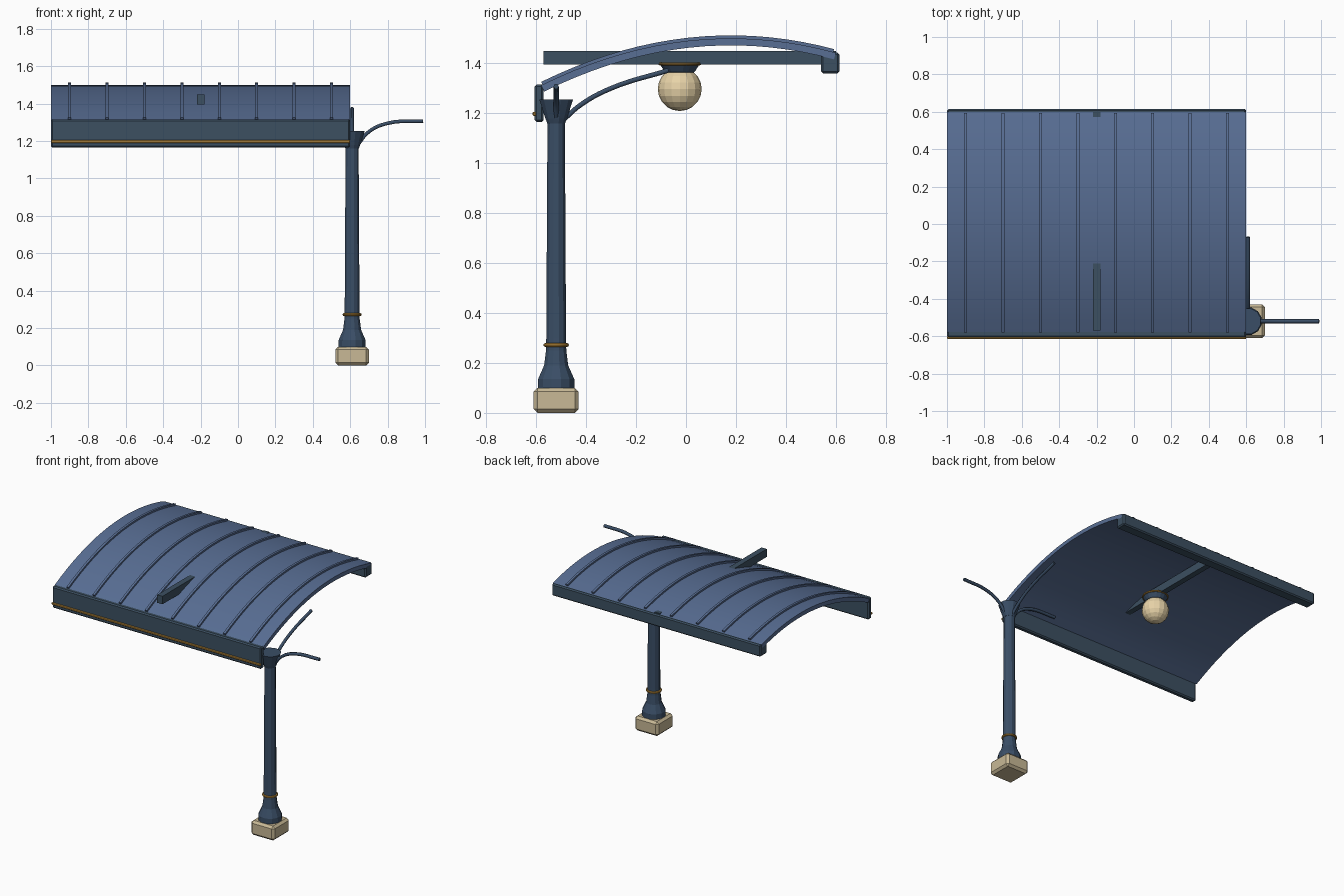
import bpy, bmesh, math
from mathutils import Vector

cube = bpy.data.objects.get("Cube")
if cube:
    bpy.data.objects.remove(cube, do_unlink=True)


def material(name, rgb):
    m = bpy.data.materials.new(name)
    m.use_nodes = True
    m.diffuse_color = (*rgb, 1)
    m.node_tree.nodes["Principled BSDF"].inputs["Base Color"].default_value = (*rgb, 1)
    return m


ROOF = material("roof blue", (0.098, 0.156, 0.296))
POST = material("post navy", (0.042, 0.076, 0.133))
STEEL = material("slate beam", (0.045, 0.08, 0.12))
STONE = material("sandstone", (0.58, 0.485, 0.305))
GLOBE = material("cream glass", (0.80, 0.65, 0.39))
BRASS = material("brass", (0.46, 0.24, 0.04))


def finish(bm, name, mat, smooth=False):
    bmesh.ops.recalc_face_normals(bm, faces=bm.faces)
    me = bpy.data.meshes.new(name)
    bm.to_mesh(me)
    bm.free()
    me.materials.append(mat)
    ob = bpy.data.objects.new(name, me)
    bpy.context.collection.objects.link(ob)
    if smooth:
        select(ob)
        bpy.ops.object.shade_smooth_by_angle(angle=math.radians(35))
    return ob


def select(ob):
    bpy.ops.object.select_all(action="DESELECT")
    ob.select_set(True)
    bpy.context.view_layer.objects.active = ob


def box(name, mat, lo, hi, bevel=0.0):
    lo, hi = Vector(lo), Vector(hi)
    bm = bmesh.new()
    bmesh.ops.create_cube(bm, size=1)
    for v in bm.verts:
        v.co = (lo + hi) / 2 + v.co * (hi - lo)
    if bevel:
        bmesh.ops.bevel(bm, geom=bm.edges[:], offset=bevel, segments=1, affect="EDGES")
    return finish(bm, name, mat)


def lathe(name, mat, x, y, profile, sides, smooth=False):
    """Closed solid turned around a vertical axis; profile is (radius, z)."""
    bm = bmesh.new()
    rings = []
    for r, z in profile:
        angles = [math.tau * (i + 0.5) / sides for i in range(sides)]
        rings.append([bm.verts.new((x + r * math.cos(a), y + r * math.sin(a), z)) for a in angles])
    for a, b in zip(rings, rings[1:]):
        for i in range(sides):
            j = (i + 1) % sides
            bm.faces.new((a[i], a[j], b[j], b[i]))
    bm.faces.new(rings[0])
    bm.faces.new(rings[-1])
    return finish(bm, name, mat, smooth)


def ring(name, x, y, z, radius, thick):
    bpy.ops.mesh.primitive_torus_add(location=(x, y, z), major_radius=radius, minor_radius=thick,
                                     major_segments=20, minor_segments=8)
    ob = bpy.context.object
    ob.name = name
    ob.data.materials.append(BRASS)
    bpy.ops.object.shade_smooth_by_angle()


def arm(name, points, radius=0.011):
    cu = bpy.data.curves.new(name, "CURVE")
    cu.dimensions = "3D"
    cu.bevel_depth = radius
    cu.bevel_resolution = 1
    cu.use_fill_caps = True
    cu.resolution_u = 6
    sp = cu.splines.new("BEZIER")
    sp.bezier_points.add(len(points) - 1)
    for bp, p in zip(sp.bezier_points, points):
        bp.co = p
        bp.handle_left_type = bp.handle_right_type = "AUTO"
    cu.materials.append(POST)
    ob = bpy.data.objects.new(name, cu)
    bpy.context.collection.objects.link(ob)
    select(ob)
    bpy.ops.object.convert(target="MESH")


def roof_z(y):
    return 1.5 - 0.325 * (y - 0.18) ** 2


def arched_strip(name, x0, x1, y0, y1, up, down, steps=18):
    """Slab following the roof arc, from 'down' below to 'up' above its surface."""
    bm = bmesh.new()
    loops = []
    for i in range(steps + 1):
        y = y0 + (y1 - y0) * i / steps
        n = Vector((0, 0.65 * (y - 0.18), 1)).normalized()
        p = Vector((0, y, roof_z(y)))
        top, low = p + n * up, p - n * down
        loops.append([bm.verts.new((x, q.y, q.z)) for x, q in
                      ((x0, low), (x1, low), (x1, top), (x0, top))])
    for a, b in zip(loops, loops[1:]):
        for i in range(4):
            j = (i + 1) % 4
            bm.faces.new((a[i], a[j], b[j], b[i]))
    bm.faces.new(loops[0])
    bm.faces.new(loops[-1])
    return finish(bm, name, ROOF, True)


# Post on its stone plinth
PX, PY = 0.61, -0.52
box("plinth", STONE, (PX - 0.09, PY - 0.09, 0), (PX + 0.09, PY + 0.09, 0.1), 0.015)
lathe("post", POST, PX, PY,
      [(0.075, 0.1), (0.075, 0.135), (0.066, 0.155), (0.05, 0.19), (0.042, 0.25),
       (0.041, 0.3), (0.036, 1.17)], 12)
lathe("post_capital", POST, PX, PY, [(0.037, 1.16), (0.045, 1.18), (0.07, 1.255)], 12)
ring("post_collar", PX, PY, 0.272, 0.043, 0.008)

# Curved brackets: two sideways and one reaching back
for side, label in ((1, "left"), (-1, "right")):
    arm(label + "_bracket", [(PX + side * d, PY, z) for d, z in
        ((0.02, 1.165), (0.09, 1.25), (0.19, 1.295), (0.38, 1.307))])
arm("back_bracket", [(PX, PY + d, z) for d, z in
    ((0.02, 1.165), (0.1, 1.235), (0.22, 1.3), (0.45, 1.372))])

# Arched roof with standing seams
arched_strip("roof", -1, 0.6, -0.58, 0.6, 0, 0.028)
for i in range(8):
    x = -0.9 + 0.2 * i
    arched_strip("roof_seam", x - 0.008, x + 0.008, -0.575, 0.59, 0.012, 0.005)

# Edge beams and trim
box("front_fascia", STEEL, (-1, -0.606, 1.165), (0.6, -0.57, 1.315), 0.008)
box("fascia_trim", BRASS, (-1, -0.614, 1.19), (0.6, -0.6, 1.205), 0.003)
box("back_beam", STEEL, (-1, 0.54, 1.36), (0.6, 0.614, 1.443), 0.008)
box("cross_beam", STEEL, (-0.22, -0.57, 1.395), (-0.18, 0.6, 1.45))

# Hanging lamp
LX, LY = -0.2, -0.025
lathe("lamp_cap", POST, LX, LY, [(0.05, 1.36), (0.062, 1.367), (0.08, 1.395), (0.08, 1.402)], 16)
ring("lamp_ring", LX, LY, 1.398, 0.08, 0.006)
bm = bmesh.new()
bmesh.ops.create_uvsphere(bm, u_segments=16, v_segments=10, radius=0.088)
bmesh.ops.translate(bm, verts=bm.verts, vec=(LX, LY, 1.297))
finish(bm, "lamp_globe", GLOBE)
